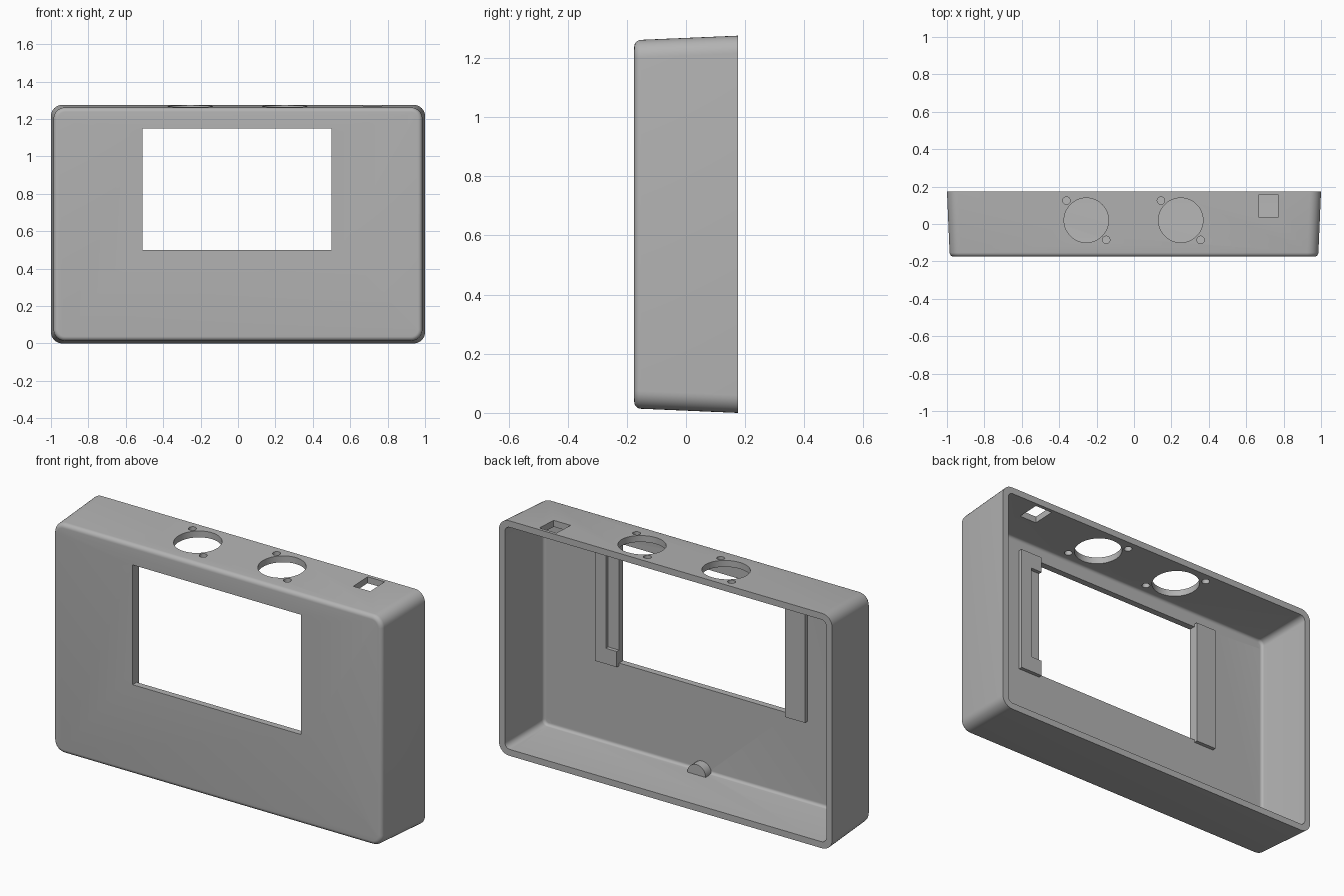
import bpy, bmesh, math

cube = bpy.data.objects.get("Cube")
if cube:
    bpy.data.objects.remove(cube, do_unlink=True)

W, H, BACK, FRONT = 1.0, 1.275, 0.175, -0.175
WALL = 0.035
INNER = FRONT + WALL

grey = bpy.data.materials.new("enclosure grey")
grey.use_nodes = True
grey.diffuse_color = (0.45, 0.45, 0.45, 1)
grey.node_tree.nodes["Principled BSDF"].inputs["Base Color"].default_value = (0.45, 0.45, 0.45, 1)


def make(name, bm):
    bmesh.ops.recalc_face_normals(bm, faces=bm.faces)
    mesh = bpy.data.meshes.new(name)
    bm.to_mesh(mesh)
    bm.free()
    mesh.materials.append(grey)
    ob = bpy.data.objects.new(name, mesh)
    bpy.context.collection.objects.link(ob)
    return ob


def outline(inset, r, seg=8):
    """Rounded rectangle in x and z, shrunk by inset."""
    pts = []
    for i, (sx, sz) in enumerate([(1, 1), (-1, 1), (-1, -1), (1, -1)]):
        cx, cz = sx * (W - inset - r), H / 2 + sz * (H / 2 - inset - r)
        for k in range(seg + 1):
            a = math.pi / 2 * (i + k / seg)
            pts.append((cx + r * math.cos(a), cz + r * math.sin(a)))
    return pts


def shell(name, inset, radius, back, front, fillet):
    """Tapered tray solid with a filleted front edge."""
    def draft(y):
        return inset + 0.015 * (BACK - y) / (BACK - FRONT)
    rings = [(back, draft(back), radius)]
    for k in range(7):
        a = math.pi / 2 * k / 6
        y = front + fillet * (1 - math.sin(a))
        cut = fillet * (1 - math.cos(a))
        rings.append((y, draft(y) + cut, radius - cut))
    bm = bmesh.new()
    loops = [[bm.verts.new((x, y, z)) for x, z in outline(ins, r)] for y, ins, r in rings]
    for a, b in zip(loops, loops[1:]):
        for i in range(len(a)):
            j = (i + 1) % len(a)
            bm.faces.new((a[i], a[j], b[j], b[i]))
    bm.faces.new(loops[0])
    bm.faces.new(loops[-1])
    return make(name, bm)


def box(name, x0, x1, y0, y1, z0, z1):
    bm = bmesh.new()
    bmesh.ops.create_cube(bm, size=1)
    for v in bm.verts:
        v.co = ((x0 + x1) / 2 + v.co.x * (x1 - x0), (y0 + y1) / 2 + v.co.y * (y1 - y0),
                (z0 + z1) / 2 + v.co.z * (z1 - z0))
    return make(name, bm)


def rod(name, axis, r, a, b, u, v, seg=32):
    """Cylinder from a to b along axis y (at x=u, z=v) or z (at x=u, y=v)."""
    bm = bmesh.new()
    bmesh.ops.create_cone(bm, cap_ends=True, segments=seg, radius1=r, radius2=r, depth=b - a)
    for p in bm.verts:
        x, y, z = p.co
        m = (a + b) / 2
        p.co = (u + x, m + z, v + y) if axis == "y" else (u + x, v + y, m + z)
    return make(name, bm)


def boolean(target, tool, op="DIFFERENCE"):
    mod = target.modifiers.new("cut", "BOOLEAN")
    mod.object, mod.operation, mod.solver = tool, op, "EXACT"
    bpy.context.view_layer.objects.active = target
    bpy.ops.object.modifier_apply(modifier=mod.name)
    bpy.data.objects.remove(tool, do_unlink=True)


# Hollow interior, leaving screw bosses and half-round stubs
case = shell("enclosure", 0, 0.06, BACK, FRONT, 0.022)
cavity = shell("cavity", WALL, 0.03, BACK + 0.05, INNER, 0.015)
corners = [(sx * (W - 0.054), z) for sx in (-1, 1) for z in (0.054, H - 0.054)]
for x, z in corners:
    boolean(cavity, rod("boss", "y", 0.042, FRONT, BACK + 0.1, x, z))
for z in (WALL + 0.012, H - WALL - 0.012):
    boolean(cavity, rod("stub", "y", 0.055, FRONT, INNER + 0.05, 0, z))

# Mounting plates beside the display window
for x0, x1 in ((-0.63, -0.51), (0.50, 0.63)):
    boolean(cavity, box("plate", x0, x1, FRONT, INNER + 0.02, 0.485, 1.165))
boolean(case, cavity)
# Relief between the pads of the left plate
boolean(case, box("relief", 0.45, 0.565, INNER, INNER + 0.1, 0.57, 1.08))

# Display window and its screw holes
boolean(case, box("window", -0.51, 0.50, -0.3, 0.0, 0.50, 1.15))
for x in (-0.545, 0.54):
    for z in (0.53, 1.115):
        boolean(case, rod("screw", "y", 0.018, -0.3, 0.0, x, z, 24))

# Rear screw holes in the corner bosses
for x, z in corners:
    boolean(case, rod("screw", "y", 0.022, -0.08, 0.3, x, z, 24))

# Round sockets and rectangular socket in the top wall
for x in (-0.255, 0.25):
    boolean(case, rod("socket", "z", 0.119, 1.1, 1.4, x, 0.02, 64))
    for s in (-1, 1):
        boolean(case, rod("screw", "z", 0.02, 1.1, 1.4, x + s * 0.106, 0.02 - s * 0.105, 24))
boolean(case, box("inlet", 0.668, 0.77, 0.035, 0.157, 1.1, 1.4))

bpy.ops.object.select_all(action="DESELECT")
case.select_set(True)
bpy.context.view_layer.objects.active = case
bpy.ops.object.shade_smooth_by_angle(angle=math.radians(30))
